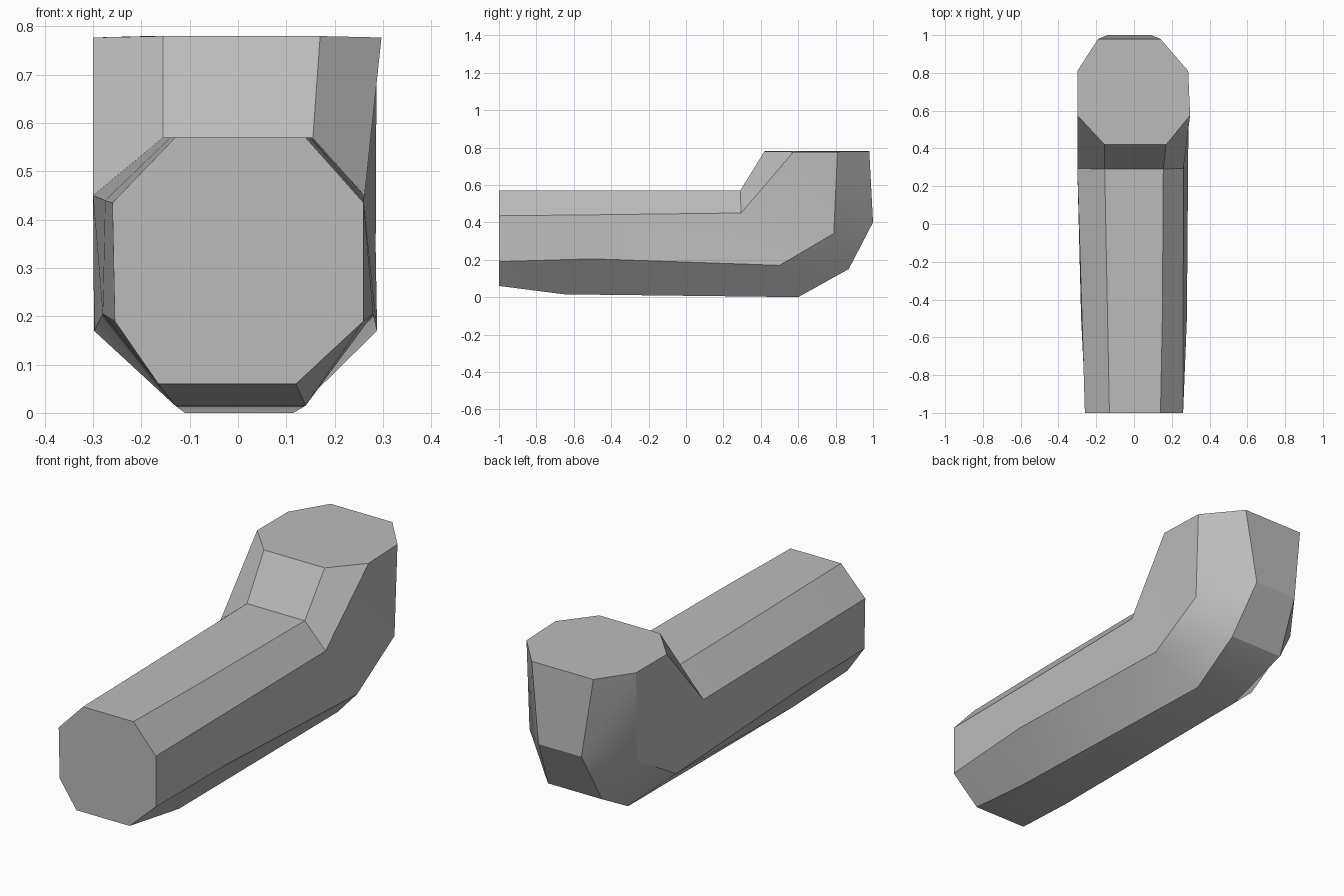
import bpy
import bmesh

cube = bpy.data.objects.get("Cube")
if cube:
    bpy.data.objects.remove(cube, do_unlink=True)

# Plain grey material
grey = bpy.data.materials.new("plain grey")
grey.use_nodes = True
colour = (0.5, 0.5, 0.5, 1)
grey.diffuse_color = colour
grey.node_tree.nodes["Principled BSDF"].inputs["Base Color"].default_value = colour

# Lengthwise edges of the octagonal pipe as (left x, right x, y, z), at six
# stations: front, middle, crease, bend, back, rim. None repeats the last point.
inner = [(-.13, .14, -1, .57), (-.14, .15, -.5, .57), (-.155, .155, .29, .57),
         None, None, (-.155, .17, .42, .78)]
upper = [(-.26, .26, -1, .435), (-.275, .26, -.5, .44), (-.3, .262, .295, .45),
         None, None, (-.3, .297, .575, .777)]
lower = [(-.255, .26, -1, .19), (-.28, .28, -.5, .205), (-.298, .288, .5, .17),
         (-.29, .285, .79, .34), None, (-.3, .287, .81, .777)]
outer = [(-.165, .12, -1, .06), (-.13, .14, -.65, .015), (-.11, .115, .6, 0),
         (-.16, .13, .87, .15), (-.14, .09, 1, .4), (-.19, .14, .98, .78)]

bm = bmesh.new()


def edge_path(points, side):
    """Vertices along one lengthwise edge, on the side picked by index."""
    path = []
    for p in points:
        path.append(bm.verts.new((p[side], p[2], p[3])) if p else path[-1])
    return path


# Go round the section: down the right side, then up the left side
half = [inner, upper, lower, outer]
paths = [edge_path(p, 1) for p in half] + [edge_path(p, 0) for p in reversed(half)]

# Skin neighbouring edges, leaving out repeated points
for a, b in zip(paths, paths[1:] + paths[:1]):
    for i in range(len(a) - 1):
        corners = list(dict.fromkeys((a[i], a[i + 1], b[i + 1], b[i])))
        if len(corners) > 2:
            bm.faces.new(corners)

# Flat end caps
for station in (0, -1):
    bm.faces.new([p[station] for p in paths])
bmesh.ops.recalc_face_normals(bm, faces=bm.faces)

mesh = bpy.data.meshes.new("elbow_pipe")
bm.to_mesh(mesh)
bm.free()
mesh.materials.append(grey)
pipe = bpy.data.objects.new("elbow_pipe", mesh)
bpy.context.collection.objects.link(pipe)

# Soften the shallow facets, keep the main edges sharp
bpy.ops.object.select_all(action="DESELECT")
pipe.select_set(True)
bpy.context.view_layer.objects.active = pipe
bpy.ops.object.shade_smooth_by_angle(angle=0.52)
